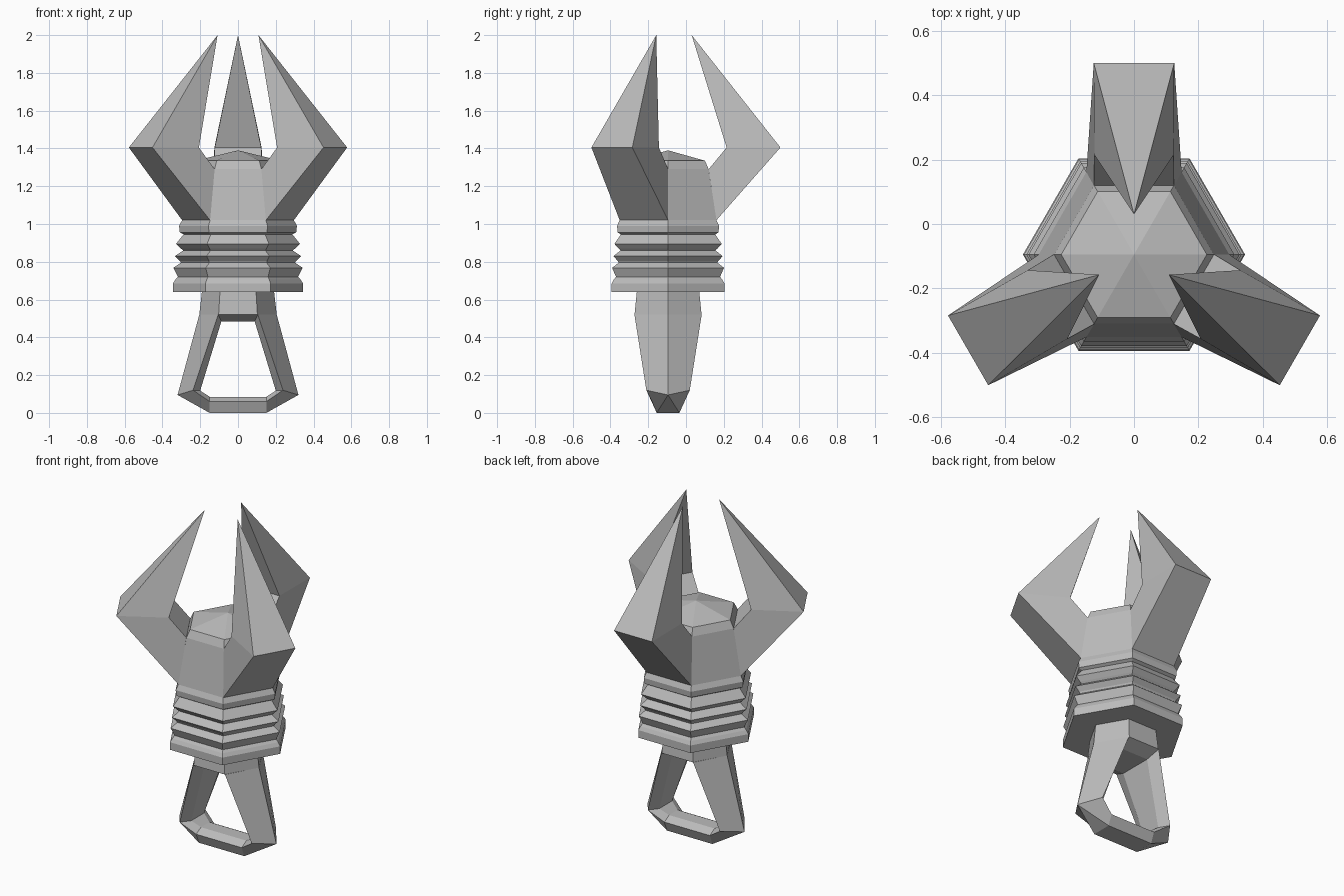
import bpy, bmesh
from math import sin, cos, pi
from mathutils import Matrix, Vector

if "Cube" in bpy.data.objects:
    bpy.data.objects.remove(bpy.data.objects["Cube"])

AXIS_Y = -0.095  # the body axis sits forward of the centre

grey = bpy.data.materials.new("plain grey")
grey.use_nodes = True
colour = (0.5, 0.5, 0.5, 1)
grey.diffuse_color = colour
grey.node_tree.nodes["Principled BSDF"].inputs["Base Color"].default_value = colour


def finish(bm, name):
    """Clean the mesh and add it to the scene as a flat-shaded object."""
    bmesh.ops.remove_doubles(bm, verts=bm.verts, dist=1e-5)
    bmesh.ops.recalc_face_normals(bm, faces=bm.faces)
    mesh = bpy.data.meshes.new(name)
    bm.to_mesh(mesh)
    bm.free()
    mesh.materials.append(grey)
    obj = bpy.data.objects.new(name, mesh)
    obj.location.y = AXIS_Y
    bpy.context.collection.objects.link(obj)
    return obj


def bridge(bm, a, b):
    """Join two equal closed rings of vertices with quads."""
    n = len(a)
    for i in range(n):
        j = (i + 1) % n
        bm.faces.new((a[i], a[j], b[j], b[i]))


def hex_lathe(name, profile, apex=None):
    """Six-sided solid from (radius, z) pairs, top to bottom."""
    bm = bmesh.new()
    rings = [[bm.verts.new((r * cos(k * pi / 3), r * sin(k * pi / 3), z))
              for k in range(6)] for r, z in profile]
    for a, b in zip(rings, rings[1:]):
        bridge(bm, a, b)
    bm.faces.new(rings[-1])
    if apex is None:
        bm.faces.new(rings[0])
    else:
        tip = bm.verts.new((0, 0, apex))
        for k in range(6):
            bm.faces.new((rings[0][k], rings[0][(k + 1) % 6], tip))
    return finish(bm, name)


# Tapered head with a shallow pointed cap
hex_lathe("head", [(0.226, 1.335), (0.248, 1.29), (0.296, 1.02)], apex=1.39)

# Ribbed collar: a stack of bevelled hexagonal ridges
hex_lathe("ribbed_collar", [
    (0.296, 1.02), (0.312, 0.99), (0.308, 0.955),
    (0.288, 0.945), (0.328, 0.895), (0.302, 0.87),
    (0.290, 0.86), (0.334, 0.83), (0.308, 0.805),
    (0.302, 0.795), (0.342, 0.768), (0.318, 0.72),
    (0.332, 0.705), (0.345, 0.685), (0.345, 0.64)])

# Short neck between collar and handle
hex_lathe("neck", [(0.19, 0.65), (0.205, 0.52)])

# Three bent claws: (distance from axis, half width, z)
CLAW = {"outer_base": (0.256, 0.148, 1.02), "inner_base": (0.215, 0.125, 1.29),
        "inner_elbow": (0.31, 0.123, 1.405), "outer_elbow": (0.595, 0.125, 1.405)}
for name, turn in (("back_claw", 0), ("right_claw", 120), ("left_claw", 240)):
    bm = bmesh.new()
    corners = {key: [bm.verts.new((s * w, r, z)) for s in (1, -1)]
               for key, (r, w, z) in CLAW.items()}
    base = corners["outer_base"] + corners["inner_base"][::-1]
    elbow = corners["outer_elbow"] + corners["inner_elbow"][::-1]
    tip = bm.verts.new((0, 0.125, 2.0))
    bm.faces.new(base)
    bridge(bm, base, elbow)
    for i in range(4):
        bm.faces.new((elbow[i], elbow[(i + 1) % 4], tip))
    bm.transform(Matrix.Rotation(turn * pi / 180, 4, 'Z'))
    finish(bm, name)

# Loop handle: sections given as outer, front and inner edge (x, half depth, z)
SECTIONS = [
    ((0.205, 0, 0.52), (0.105, 0.178, 0.52), (0.088, 0.10, 0.485)),
    ((0.32, 0, 0.095), (0.238, 0.115, 0.12), (0.20, 0.06, 0.118)),
    ((0.15, 0.06, 0), (0.15, 0.085, 0.06), (0.15, 0.04, 0.085))]
bm = bmesh.new()
rings = []
for side, order in ((1, SECTIONS), (-1, SECTIONS[::-1])):
    for sec in order:
        near = [bm.verts.new((side * x, -y, z)) for x, y, z in sec]
        far = [bm.verts.new((side * x, y, z)) for x, y, z in sec]
        rings.append(near + far[::-1])
for i in range(len(rings)):
    bridge(bm, rings[i], rings[(i + 1) % len(rings)])
finish(bm, "loop_handle")
